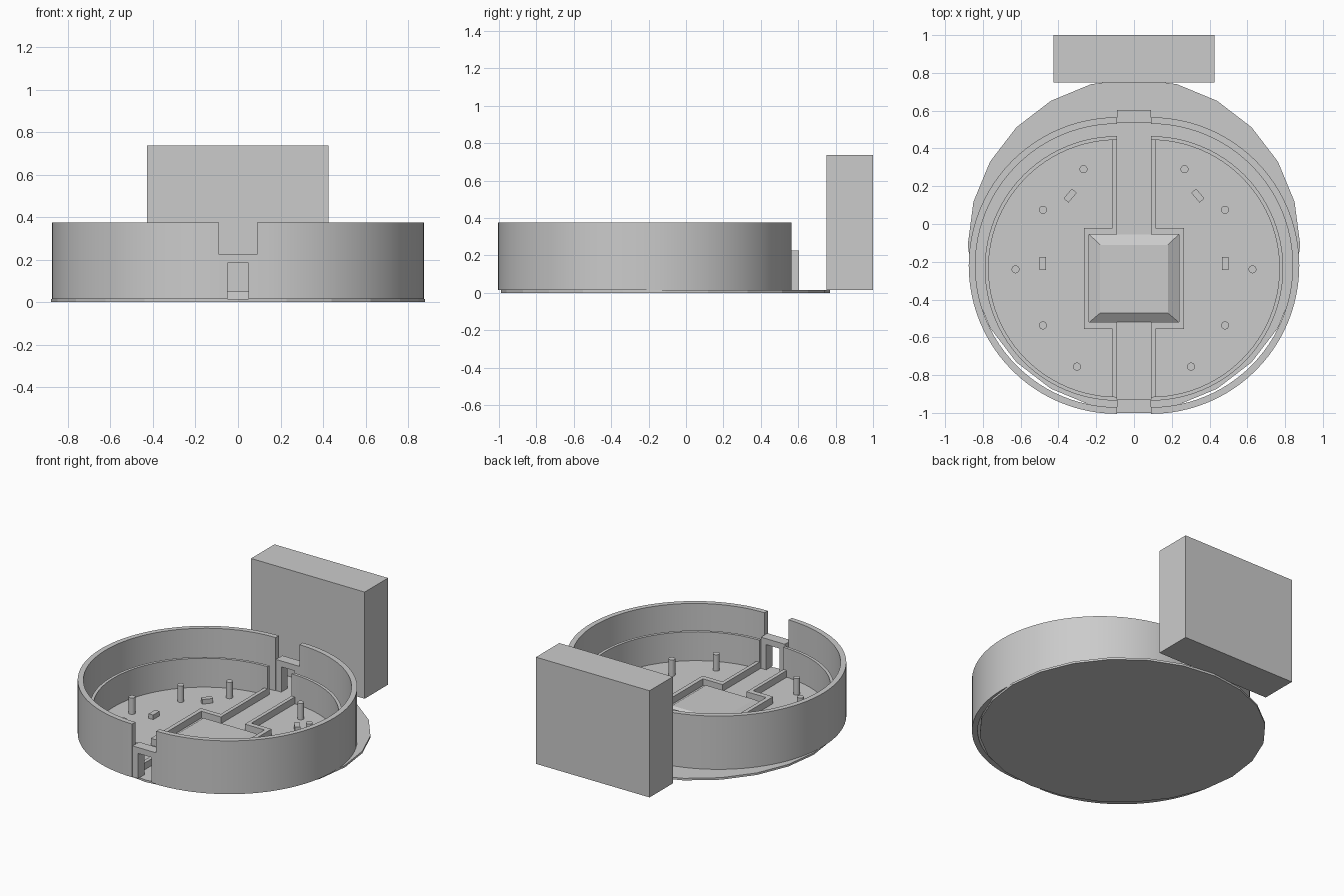
import bpy, bmesh, math
from mathutils import Vector

if "Cube" in bpy.data.objects:
    bpy.data.objects.remove(bpy.data.objects["Cube"])

FLOOR = 0.014


def make(name, bm, mirror=False, smooth=False):
    bmesh.ops.recalc_face_normals(bm, faces=bm.faces[:])
    me = bpy.data.meshes.new(name)
    bm.to_mesh(me)
    bm.free()
    ob = bpy.data.objects.new(name, me)
    bpy.context.collection.objects.link(ob)
    if mirror:
        ob.modifiers.new("mirror", 'MIRROR').use_mirror_merge = False
    if smooth:
        bpy.ops.object.select_all(action='DESELECT')
        ob.select_set(True)
        bpy.context.view_layer.objects.active = ob
        bpy.ops.object.shade_smooth_by_angle(angle=math.radians(30))
    return ob


def prism(name, pts, z0, z1, **kw):
    """Extrude an xy outline from z0 to z1."""
    bm = bmesh.new()
    face = bm.faces.new([bm.verts.new((x, y, z0)) for x, y in pts])
    ext = bmesh.ops.extrude_face_region(bm, geom=[face])
    top = [v for v in ext["geom"] if isinstance(v, bmesh.types.BMVert)]
    bmesh.ops.translate(bm, verts=top, vec=(0, 0, z1 - z0))
    return make(name, bm, **kw)


def rect(x0, x1, y0, y1):
    return [(x0, y0), (x1, y0), (x1, y1), (x0, y1)]


def arc(cx, cy, r, a0, a1, n):
    return [(cx + r * math.cos(math.radians(a0 + (a1 - a0) * i / n)),
             cy + r * math.sin(math.radians(a0 + (a1 - a0) * i / n))) for i in range(n + 1)]


def half_ring(name, cx, cy, r_out, r_in, z0, z1):
    pts = arc(cx, cy, r_out, -90, 90, 48) + arc(cx, cy, r_in, 90, -90, 48)
    return prism(name, pts, z0, z1, mirror=True, smooth=True)


# low-poly base disc
prism("base_disc", arc(0, -0.11, 0.88, 0, 345, 23), 0, FLOOR)

# split outer wall and lower inner ledge
half_ring("outer_wall", 0.09, -0.22, 0.785, 0.75, FLOOR, 0.375)
half_ring("inner_ledge", 0.09, -0.235, 0.70, 0.68, FLOOR, 0.21)

# low rim beside the channel, stepping round the central pad
prism("channel_rim", [(0.09, 0.465), (0.115, 0.445), (0.115, -0.02), (0.265, -0.02),
                      (0.265, -0.555), (0.115, -0.555), (0.115, -0.915), (0.09, -0.935),
                      (0.09, -0.52), (0.237, -0.52), (0.237, -0.055), (0.09, -0.055)],
      FLOOR, 0.06, mirror=True)

# central pad with sloped sides
bm = bmesh.new()
rings = [[bm.verts.new((x, y, z)) for x, y in pts] for pts, z in (
    (rect(-0.237, 0.237, -0.52, -0.055), FLOOR),
    (rect(-0.18, 0.18, -0.472, -0.11), 0.05))]
for ring in rings:
    bm.faces.new(ring)
for i in range(4):
    j = (i + 1) % 4
    bm.faces.new((rings[0][i], rings[0][j], rings[1][j], rings[1][i]))
make("central_pad", bm)

# port frames in the front and back gaps
for name, y0, y1 in (("front_port_frame", -1.0, -0.93), ("back_port_frame", 0.535, 0.603)):
    bm = bmesh.new()
    outline = [(-0.09, FLOOR), (-0.09, 0.225), (0.09, 0.225), (0.09, FLOOR),
               (0.05, FLOOR), (0.05, 0.185), (-0.05, 0.185), (-0.05, FLOOR)]
    face = bm.faces.new([bm.verts.new((x, y0, z)) for x, z in outline])
    ext = bmesh.ops.extrude_face_region(bm, geom=[face])
    bmesh.ops.translate(bm, vec=(0, y1 - y0, 0),
                        verts=[v for v in ext["geom"] if isinstance(v, bmesh.types.BMVert)])
    make(name, bm)

# mounting posts
for i, (x, y) in enumerate([(0.267, 0.29), (0.482, 0.075), (0.627, -0.24),
                            (0.482, -0.537), (0.302, -0.755)]):
    prism(f"post_{i + 1}", arc(x, y, 0.021, 0, 345, 23), FLOOR, 0.125, mirror=True, smooth=True)

# small locating blocks
for i, (x, y, deg) in enumerate([(0.482, -0.21, 0), (0.338, 0.15, 40)]):
    a = math.radians(deg)
    pts = [(x + u * math.cos(a) - v * math.sin(a), y + u * math.sin(a) + v * math.cos(a))
           for u, v in rect(-0.017, 0.017, -0.034, 0.034)]
    prism(f"locating_block_{i + 1}", pts, FLOOR, 0.045, mirror=True)

# tall box at the back
prism("back_box", rect(-0.427, 0.425, 0.75, 1.0), FLOOR, 0.737)
